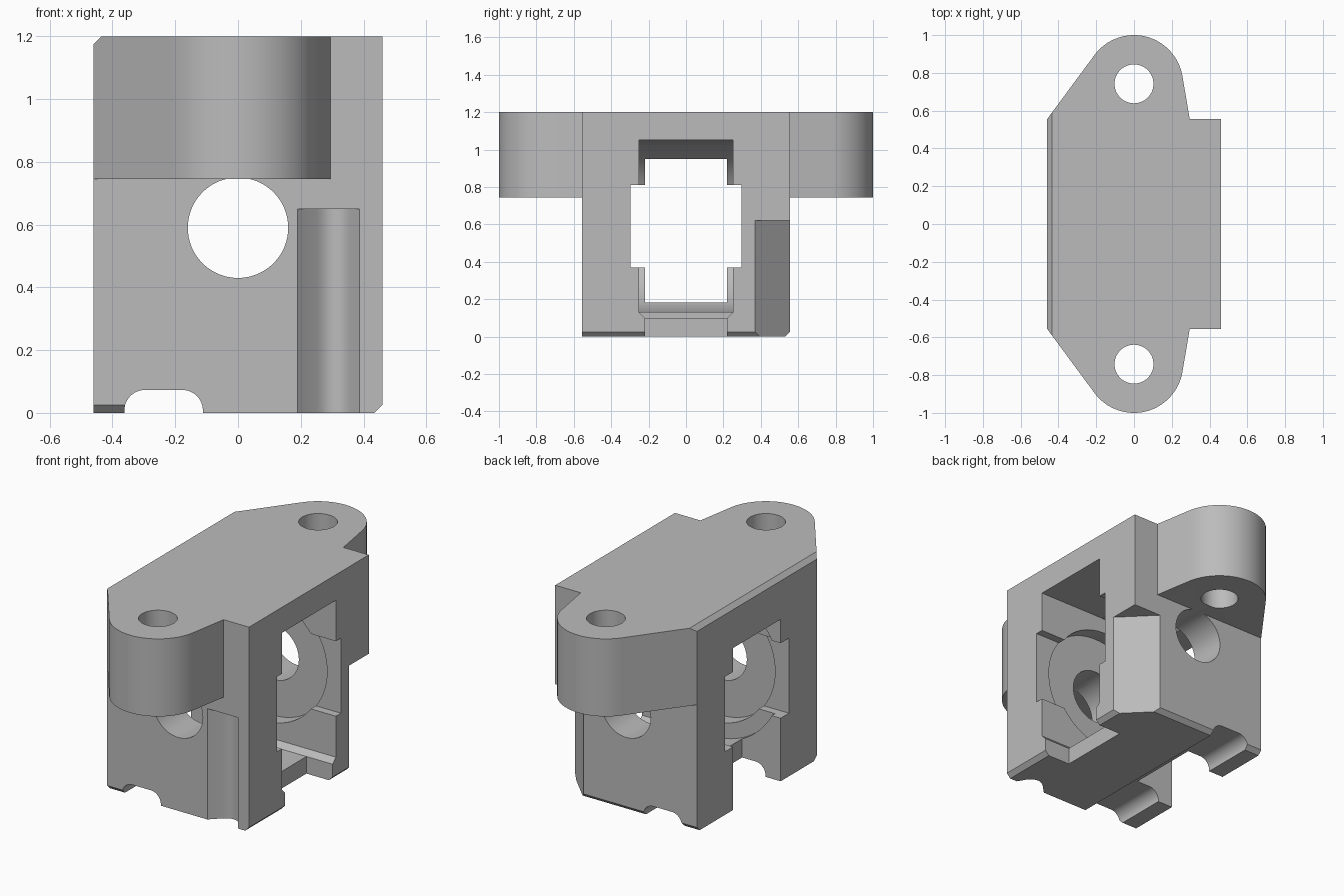
import bpy, bmesh, math
from mathutils import Vector

cube = bpy.data.objects.get("Cube")
if cube:
    bpy.data.objects.remove(cube, do_unlink=True)

grey = bpy.data.materials.new("plain grey")
grey.use_nodes = True
colour = (0.5, 0.5, 0.5, 1)
grey.diffuse_color = colour
grey.node_tree.nodes["Principled BSDF"].inputs["Base Color"].default_value = colour

W, D, H = 0.46, 0.555, 1.2      # half width, half depth, height
AXLE = 0.59                     # height of the cross bore


def prism(name, outline, axis, lo, hi):
    """Extrude a 2D outline along an axis: x uses (y,z), y uses (x,z), z uses (x,y)."""
    def place(p, t):
        a, b = p
        return {"x": (t, a, b), "y": (a, t, b), "z": (a, b, t)}[axis]
    bm = bmesh.new()
    face = bm.faces.new([bm.verts.new(place(p, lo)) for p in outline])
    res = bmesh.ops.extrude_face_region(bm, geom=[face])
    verts = [g for g in res["geom"] if isinstance(g, bmesh.types.BMVert)]
    shift = Vector(place((0, 0), hi - lo))
    bmesh.ops.translate(bm, verts=verts, vec=shift)
    bmesh.ops.recalc_face_normals(bm, faces=bm.faces)
    me = bpy.data.meshes.new(name)
    bm.to_mesh(me)
    bm.free()
    me.materials.append(grey)
    ob = bpy.data.objects.new(name, me)
    bpy.context.collection.objects.link(ob)
    return ob


def arc(cx, cy, r, start, end, n):
    return [(cx + r * math.cos(math.radians(start + (end - start) * i / n)),
             cy + r * math.sin(math.radians(start + (end - start) * i / n)))
            for i in range(n + 1)]


def circle(cx, cy, r, n=64):
    return arc(cx, cy, r, 0, 360, n)[:-1]


def rect(a0, a1, b0, b1):
    return [(a0, b0), (a1, b0), (a1, b1), (a0, b1)]


def combine(tool, operation="DIFFERENCE"):
    tool.hide_render = True
    mod = body.modifiers.new("join", "BOOLEAN")
    mod.operation, mod.solver, mod.object = operation, "EXACT", tool
    bpy.context.view_layer.objects.active = body
    bpy.ops.object.modifier_apply(modifier=mod.name)
    bpy.data.objects.remove(tool, do_unlink=True)


def cut(outline, axis, lo, hi):
    combine(prism("cutter", outline, axis, lo, hi))


# Main block with a chamfered lower edge on its left side
c = 0.025
body = prism("bearing_housing", [(-W, 0), (W - c, 0), (W, c), (W, H), (-W, H)], "y", -D, D)

# Mounting ears with bolt holes
for s in (-1, 1):
    tip = arc(0, 0.74, 0.26, 10, 143, 32)
    ear = [(0.2, 0.45), (0.295, D)] + tip + [(-W, D), (-0.3, 0.45)]
    combine(prism("ear", [(x, s * y) for x, y in ear], "z", 0.745, H), "UNION")
for s in (-1, 1):
    cut(circle(0, s * 0.742, 0.103), "z", 0.6, 1.4)

# Chamfer along the top right edge
cut([(-W - 0.05, H - c - 0.05), (-W + c + 0.05, H + 0.05), (-W - 0.05, H + 0.05)], "y", -1.2, 1.2)

# Round chamber and its open side
cut(circle(0, AXLE, 0.459, 96), "y", -0.25, 0.25)
cut([(-0.22, 0.1), (0.22, 0.1), (0.25, 0.13), (0.25, 1.05), (-0.25, 1.05), (-0.25, 0.13)],
    "x", 0.02, 0.6)

# Narrow slot on the other side, open at the bottom
cut(rect(-0.22, 0.22, -0.1, 0.95), "x", -0.6, -0.21)

# Wide channel through the chamber, and the round bearing seats
cut(rect(-0.297, 0.297, 0.37, 0.81), "x", -0.6, 0.6)
cut(circle(0, AXLE, 0.37, 80), "y", -0.335, 0.335)

# Cross bore
cut(circle(0, AXLE, 0.16), "y", -0.8, 0.8)

# Short slot under the open side
cut(rect(-0.22, 0.22, -0.1, 0.11), "x", 0.29, 0.6)

# Rounded notch across the bottom
r = 0.065
cut([(-0.362, -0.1), (-0.112, -0.1)] + arc(-0.112 - r, 0.073 - r, r, 0, 90, 12)
    + arc(-0.362 + r, 0.073 - r, r, 90, 180, 12), "y", -0.8, 0.8)

# Vertical groove in the front
cut([(0.19, -0.7), (0.19, -D), (0.25, -0.495)] + arc(0.302, -0.537, 0.064, 125, 30, 12)
    + [(0.388, -D), (0.388, -0.7)], "z", -0.1, 0.65)

# Cut-off corner at the back
cut([(W + 0.1, 0.27), (W + 0.1, D + 0.1), (0.175, D + 0.1)], "z", -0.1, 0.62)

# Lower chamfers: full length at the back, one foot at the front
e = 0.05
for s, x0, x1 in ((1, -0.6, 0.6), (-1, -0.6, -0.3)):
    cut([(s * (D - c - e), -e), (s * (D + e), -e), (s * (D + e), c + e)], "x", x0, x1)

# Smooth the round walls, keep the edges crisp
bpy.ops.object.select_all(action="DESELECT")
body.select_set(True)
bpy.context.view_layer.objects.active = body
bpy.ops.object.shade_smooth_by_angle(angle=math.radians(25))
